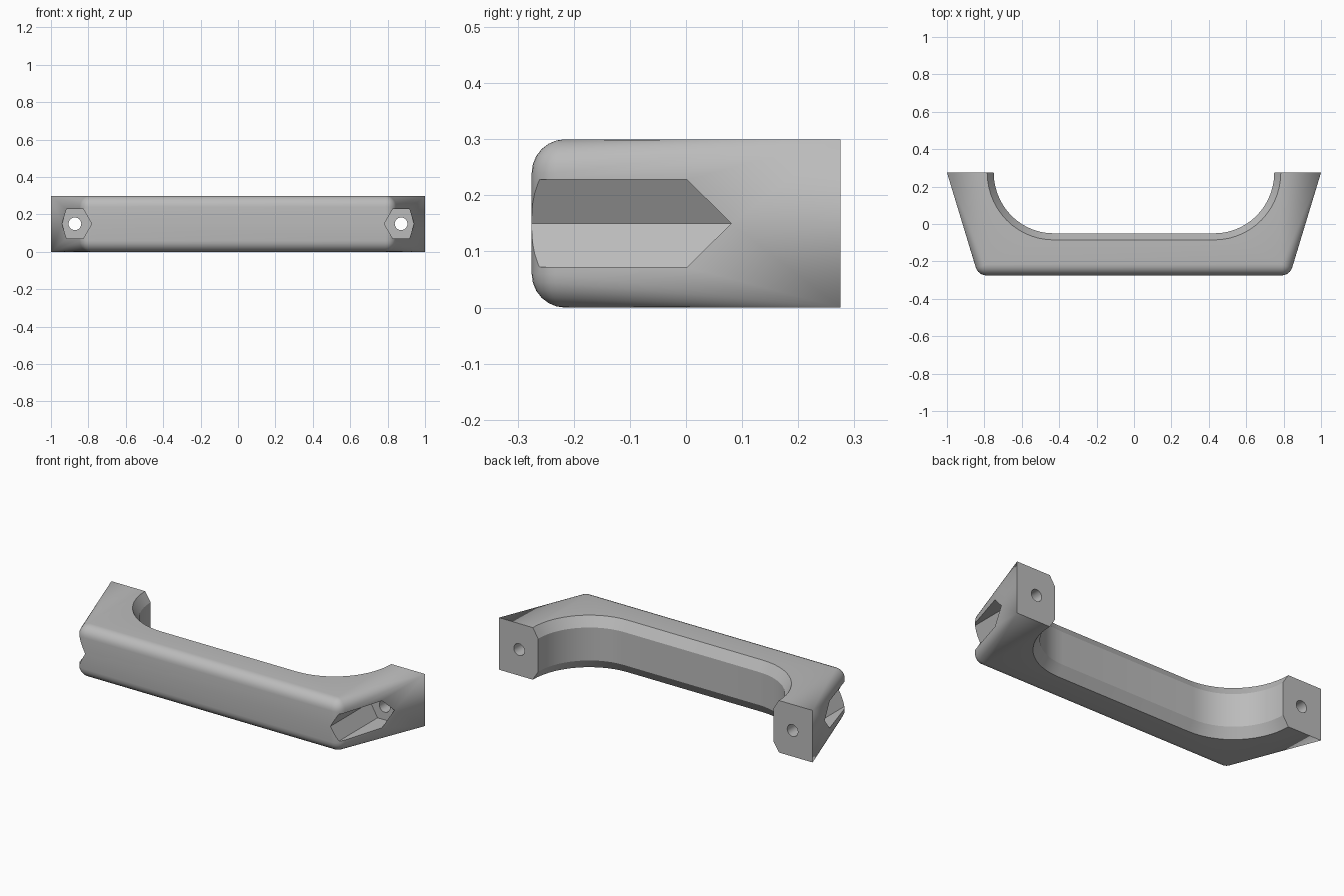
import bpy, bmesh, math
from math import sin, cos, pi

cube = bpy.data.objects.get("Cube")
if cube:
    bpy.data.objects.remove(cube, do_unlink=True)

HEIGHT, BACK, R = 0.30, 0.275, 0.06
STEPS = 6

grey = bpy.data.materials.new("plain grey")
grey.use_nodes = True
grey.diffuse_color = (0.5, 0.5, 0.5, 1)
grey.node_tree.nodes["Principled BSDF"].inputs["Base Color"].default_value = (0.5, 0.5, 0.5, 1)


def finish(bm, name):
    bmesh.ops.remove_doubles(bm, verts=bm.verts, dist=1e-5)
    bmesh.ops.recalc_face_normals(bm, faces=bm.faces)
    mesh = bpy.data.meshes.new(name)
    bm.to_mesh(mesh)
    bm.free()
    mesh.materials.append(grey)
    obj = bpy.data.objects.new(name, mesh)
    bpy.context.collection.objects.link(obj)
    return obj


def prism(name, outline, y0, y1):
    """Extrude an (x, z) outline along y."""
    bm = bmesh.new()
    face = bm.faces.new([bm.verts.new((x, y0, z)) for x, z in outline])
    grown = bmesh.ops.extrude_face_region(bm, geom=[face])["geom"]
    bmesh.ops.translate(bm, vec=(0, y1 - y0, 0),
                        verts=[v for v in grown if isinstance(v, bmesh.types.BMVert)])
    return finish(bm, name)


# Outer skin columns: side fillets taper to the sharp back corners
slope = (1 - 0.833) / 0.55
tilt = math.atan(slope)
cy = -BACK + R
cx = 1 - slope * (BACK - cy) - R / cos(tilt)
levels = [(-pi / 2 + pi / 2 * i / STEPS, R) for i in range(STEPS + 1)]
levels += [(pi / 2 * i / STEPS, HEIGHT - R) for i in range(STEPS + 1)]


def column(theta):
    return [(cx + R * cos(a) * cos(theta), cy + R * cos(a) * sin(theta), z + R * sin(a))
            for a, z in levels]


half = [[(1, BACK, 0 if z == R else HEIGHT) for a, z in levels]]
half += [column(-tilt + (tilt - pi / 2) * i / STEPS) for i in range(STEPS + 1)]
outer = half + [[(-x, y, z) for x, y, z in col] for col in reversed(half)]


# Inner grip opening with chamfered rims
def opening(grow, z):
    arc = [(0.43 + (0.32 + grow) * cos(t), BACK - (0.325 + grow) * sin(t), z)
           for t in [pi / 2 * i / 14 for i in range(15)]]
    return arc + [(-x, y, z) for x, y, z in reversed(arc)]


rows = [opening(0.035, 0), opening(0, 0.055),
        opening(0, HEIGHT - 0.055), opening(0.035, HEIGHT)]
inner = list(zip(*rows))

bm = bmesh.new()
skin = [[bm.verts.new(p) for p in col] for col in outer]
grip = [[bm.verts.new(p) for p in col] for col in inner]
for grid in (skin, grip):
    for a, b in zip(grid, grid[1:]):
        for k in range(len(a) - 1):
            bm.faces.new((a[k], b[k], b[k + 1], a[k + 1]))
# Top and bottom faces, then the two mounting feet
for k in (0, -1):
    bm.faces.new([c[k] for c in skin] + [c[k] for c in reversed(grip)])
for e in (0, -1):
    bm.faces.new(skin[e] + grip[e][::-1])
bmesh.ops.dissolve_degenerate(bm, dist=1e-5, edges=bm.edges)
handle = finish(bm, "pull_handle")

# Nut recesses and screw holes
cutters = []
for side, label in ((1, "left"), (-1, "right")):
    hexagon = [(0.782, 0.15), (0.827, 0.228), (0.917, 0.228),
               (0.941, 0.15), (0.917, 0.072), (0.827, 0.072)]
    circle = [(0.872 + 0.034 * cos(2 * pi * i / 24), 0.15 + 0.034 * sin(2 * pi * i / 24))
              for i in range(24)]
    for name, shape, y0, y1 in (("nut_recess", hexagon, -0.4, 0.09),
                                ("screw_hole", circle, 0.0, 0.4)):
        cutters.append(prism(f"{label}_{name}_cutter", [(side * x, z) for x, z in shape], y0, y1))

bpy.context.view_layer.objects.active = handle
for cutter in cutters:
    cutter.hide_render = True
    mod = handle.modifiers.new(cutter.name, "BOOLEAN")
    mod.operation, mod.solver, mod.object = "DIFFERENCE", "EXACT", cutter
    bpy.ops.object.modifier_apply(modifier=mod.name)
    bpy.data.objects.remove(cutter, do_unlink=True)

bpy.ops.object.select_all(action="DESELECT")
handle.select_set(True)
bpy.ops.object.shade_smooth_by_angle(angle=math.radians(25))
